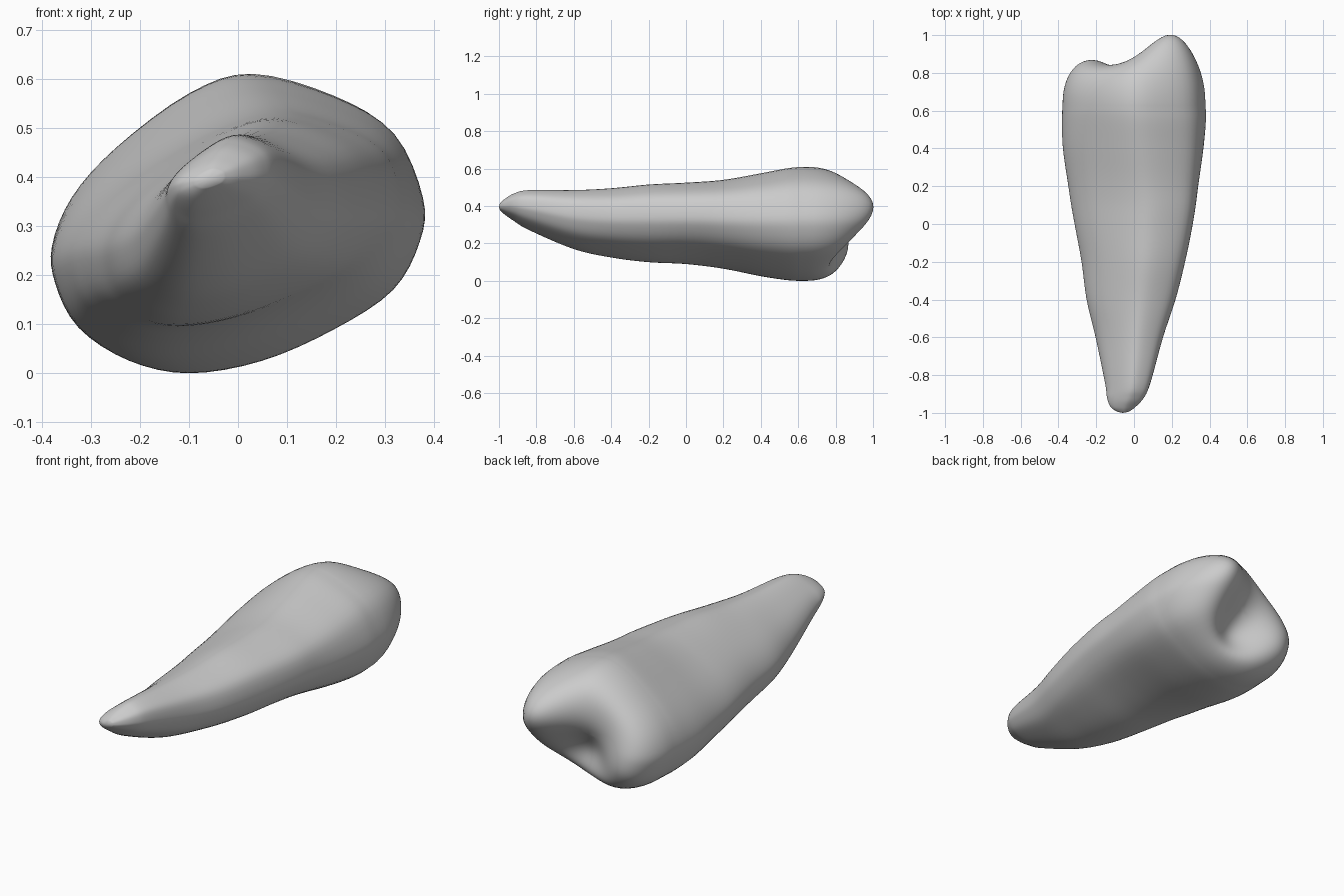
import bpy
import bmesh
from math import exp, sqrt

# Remove the default object
default = bpy.data.objects.get("Cube")
if default:
    bpy.data.objects.remove(default, do_unlink=True)

# Widest cross-section of the tooth, as (x, z), counter-clockwise
OUTLINE = [
    (.38, .36), (.32, .49), (.2, .565), (.03, .61), (-.1, .57), (-.25, .46),
    (-.34, .36), (-.38, .26), (-.37, .18), (-.32, .09), (-.22, .025),
    (-.1, 0), (.05, .025), (.2, .09), (.32, .17), (.375, .27),
]

# Stations along the length: y, left x, right x, bottom z, top z
STATIONS = [
    (-.995, -.085, -.03, .378, .415),
    (-.97, -.12, .005, .355, .437),
    (-.92, -.138, .05, .32, .467),
    (-.84, -.148, .085, .272, .485),
    (-.6, -.195, .15, .17, .485),
    (-.4, -.24, .215, .125, .495),
    (-.2, -.265, .265, .1, .515),
    (0, -.3, .305, .09, .525),
    (.2, -.335, .335, .065, .54),
    (.4, -.37, .365, .025, .575),
    (.55, -.38, .38, .003, .603),
    (.64, -.378, .378, 0, .61),
]

# Lumps of the biting end: x, z, height, spread
LUMPS = [
    (.21, .4, .185, .14),    # tall cusp
    (-.25, .18, .05, .12),   # low cusp
    (.03, .19, -.09, .1),    # hollow between them
]
END_HEIGHT = .19
END_CENTRE = (-.02, .3)
CAP_RINGS = 24
ROOT_LEAN = .18


def spline_point(a, b, c, d, t):
    """Point between b and c on a smooth curve through four points."""
    return tuple(
        q + .5 * t * (r - p + t * (2 * p - 5 * q + 4 * r - s + t * (3 * (q - r) + s - p)))
        for p, q, r, s in zip(a, b, c, d)
    )


def smooth_path(points, steps, closed):
    """Resample a list of points into a smooth open or closed path."""
    count = len(points)

    def pick(i):
        return points[i % count] if closed else points[max(0, min(i, count - 1))]

    path = []
    for i in range(count if closed else count - 1):
        for k in range(steps):
            path.append(spline_point(pick(i - 1), pick(i), pick(i + 1), pick(i + 2), k / steps))
    if not closed:
        path.append(points[-1])
    return path


def end_height(x, z):
    """How far the biting end rises at a place on the cross-section."""
    height = END_HEIGHT
    for cx, cz, amount, spread in LUMPS:
        distance = (x - cx) ** 2 + (z - cz) ** 2
        height += amount * exp(-distance / (2 * spread ** 2))
    return height


def bridge(bm, first, second):
    """Join two rings of vertices with quads."""
    count = len(first)
    for i in range(count):
        j = (i + 1) % count
        bm.faces.new((first[i], first[j], second[j], second[i]))


def fan(bm, ring, centre):
    """Close a ring of vertices onto one point."""
    tip = bm.verts.new(centre)
    for i, vert in enumerate(ring):
        bm.faces.new((vert, ring[(i + 1) % len(ring)], tip))


bm = bmesh.new()
section = smooth_path(OUTLINE, 4, True)
x_low, x_high = min(p[0] for p in section), max(p[0] for p in section)
z_low, z_high = min(p[1] for p in section), max(p[1] for p in section)

# Root and body: the section fitted into each station, leaning over on the root
rings = []
for y, left, right, bottom, top in smooth_path(STATIONS, 5, False):
    lean = ROOT_LEAN * max(0, min(1, (.6 - y) / .5))
    ring = []
    for x, z in section:
        v = (z - z_low) / (z_high - z_low)
        u = (x - x_low) / (x_high - x_low) + lean * (v - .5)
        ring.append(bm.verts.new((left + u * (right - left), y, bottom + v * (top - bottom))))
    rings.append(ring)
root_ring = rings[0]
rim = [vert.co.copy() for vert in rings[-1]]

# Biting end: shrinking rings raised into cusps and a hollow
cx, cz = END_CENTRE
rim_y = rim[0].y
for k in range(1, CAP_RINGS):
    scale = 1 - (k / CAP_RINGS) ** 1.7
    rise = sqrt(1 - scale ** 6)
    ring = []
    for point in rim:
        x = cx + scale * (point.x - cx)
        z = cz + scale * (point.z - cz)
        ring.append(bm.verts.new((x, rim_y + rise * end_height(x, z), z)))
    rings.append(ring)

for first, second in zip(rings, rings[1:]):
    bridge(bm, first, second)
fan(bm, root_ring, (-.06, -1, .395))
fan(bm, rings[-1], (cx, rim_y + end_height(cx, cz), cz))
bmesh.ops.recalc_face_normals(bm, faces=bm.faces)

mesh = bpy.data.meshes.new("tooth")
bm.to_mesh(mesh)
bm.free()
tooth = bpy.data.objects.new("tooth", mesh)
bpy.context.collection.objects.link(tooth)
mesh.shade_smooth()

# Plain pale grey
grey = bpy.data.materials.new("pale_grey")
grey.use_nodes = True
colour = (.6, .6, .6, 1)
grey.diffuse_color = colour
grey.node_tree.nodes["Principled BSDF"].inputs["Base Color"].default_value = colour
mesh.materials.append(grey)
